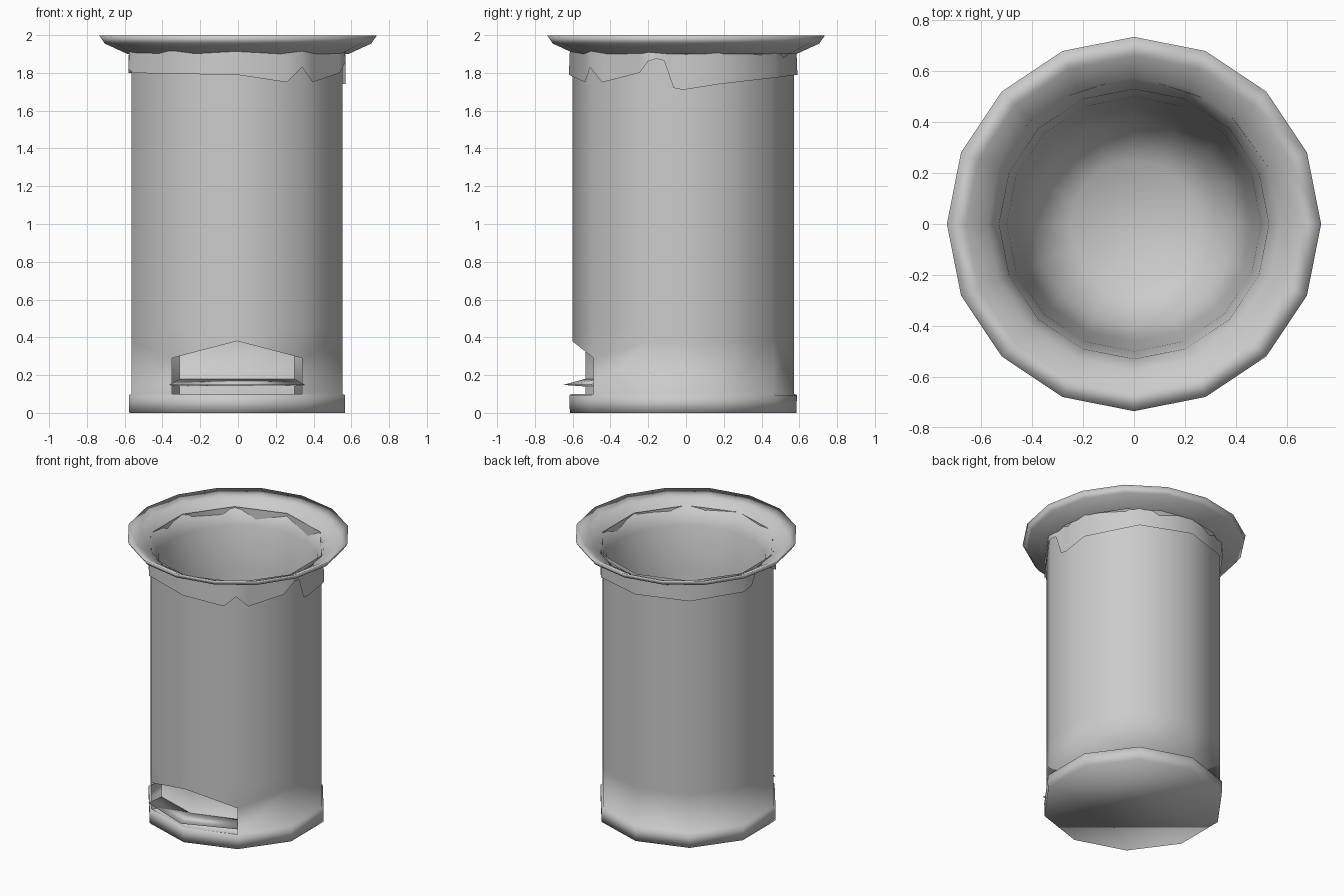
import bpy, bmesh
from math import sin, cos, radians

if "Cube" in bpy.data.objects:
    bpy.data.objects.remove(bpy.data.objects["Cube"], do_unlink=True)

CX, CY = -0.005, -0.015   # axis of the ten-sided body

grey = bpy.data.materials.new("plain grey")
grey.use_nodes = True
colour = (0.6, 0.6, 0.6, 1)
grey.diffuse_color = colour
grey.node_tree.nodes["Principled BSDF"].inputs["Base Color"].default_value = colour


def finish(name, bm, recalc=True):
    if recalc:
        bmesh.ops.recalc_face_normals(bm, faces=bm.faces)
    for f in bm.faces:
        f.smooth = True
    mesh = bpy.data.meshes.new(name)
    bm.to_mesh(mesh)
    bm.free()
    mesh.materials.append(grey)
    ob = bpy.data.objects.new(name, mesh)
    bpy.context.collection.objects.link(ob)
    return ob


def ring(bm, r, z, angles, cx=CX, cy=CY):
    return [bm.verts.new((cx + r * cos(radians(a)), cy + r * sin(radians(a)), z))
            for a in angles]


def bridge(bm, a, b, closed=True):
    n = len(a)
    return [bm.faces.new((a[i], a[(i + 1) % n], b[(i + 1) % n], b[i]))
            for i in range(n if closed else n - 1)]


DECAGON = [270 + 36 * i for i in range(10)]
FRONT = [234, 270, 306]

# Body with foot band; the two front panels are left open for the hatch
bm = bmesh.new()
profile = [(0.6, 0), (0.602, 0.095), (0.587, 0.1), (0.587, 0.38),
           (0.587, 0.46), (0.587, 1.93)]
rings = [ring(bm, r, z, DECAGON) for r, z in profile]
bands = [bridge(bm, a, b) for a, b in zip(rings, rings[1:])]
for i in (1, 9):
    rings[3][i].co.z = 0.29
bm.faces.new(rings[0][::-1])
bmesh.ops.recalc_face_normals(bm, faces=bm.faces)
bmesh.ops.delete(bm, geom=[bands[2][0], bands[2][9]], context='FACES')
finish("body", bm, recalc=False)

# Recessed panel behind the hatch, with a sill at its foot
bm = bmesh.new()
sill = ring(bm, 0.587, 0.1, FRONT)
low = ring(bm, 0.517, 0.1, FRONT)
high = ring(bm, 0.517, 0.4, FRONT)
bridge(bm, sill, low, False)
bridge(bm, low, high, False)
for f in bm.faces:
    f.normal_update()
    if f.normal.y > 0 or f.normal.z < -0.5:
        f.normal_flip()
finish("hatch_panel", bm, recalc=False)

# Pointed wedge-shaped lip across the hatch
bm = bmesh.new()
inner_low = ring(bm, 0.52, 0.14, FRONT)
tip = ring(bm, 0.61, 0.148, FRONT)
tip[1].co.y = -0.65
inner_high = ring(bm, 0.52, 0.18, FRONT)
for a, b in ((inner_low, tip), (tip, inner_high), (inner_high, inner_low)):
    bridge(bm, a, b, False)
for i in (0, 2):
    bm.faces.new((inner_low[i], tip[i], inner_high[i]))
finish("hatch_lip", bm)

# Flared rim running down into the tapering liner
bm = bmesh.new()
angles = [22.5 * i for i in range(16)]
profile = [(0.585, 1.9), (0.705, 1.955), (0.735, 1.998), (0.66, 1.965),
           (0.575, 1.915), (0.53, 1.82), (0.5, 1.5), (0.46, 0.9),
           (0.4, 0.5), (0.25, 0.38)]
rings = [ring(bm, r, z, angles, 0, 0) for r, z in profile]
for a, b in zip(rings, rings[1:]):
    bridge(bm, a, b)
bm.faces.new(rings[-1])
finish("rim_and_liner", bm, recalc=False)

# Ragged liner edge folded over the top: angle and lower height
edge = [(0, 1.71), (18, 1.74), (54, 1.775), (90, 1.79), (126, 1.79), (162, 1.8),
        (171, 1.81), (175, 1.88), (190, 1.87), (198, 1.82), (202, 1.8),
        (234, 1.795), (270, 1.79), (297, 1.75), (305, 1.83), (313, 1.75),
        (337, 1.8), (342, 1.86), (346, 1.875), (350, 1.865), (355, 1.72)]
bm = bmesh.new()
top, bottom = [], []
for a, z in edge:
    off = (a - 18) % 36 - 18
    r = 0.605 * cos(radians(18)) / cos(radians(off))
    top += ring(bm, r - 0.005, 1.915, [a])
    bottom += ring(bm, r, z, [a])
bridge(bm, bottom, top)
finish("folded_edge", bm, recalc=False)
